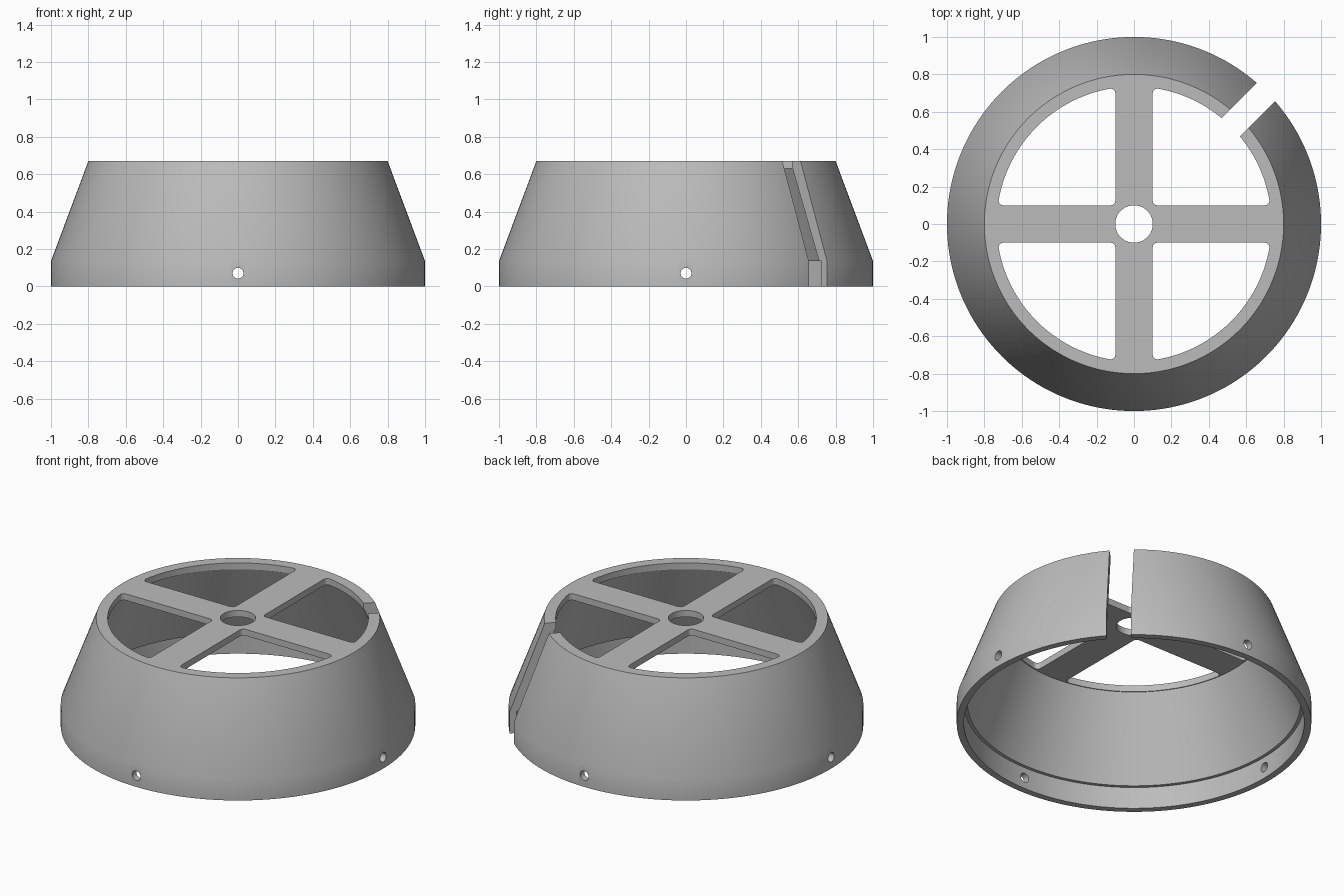
import bpy, bmesh, math
from math import cos, sin, pi
from mathutils import Matrix, Vector

cube = bpy.data.objects.get("Cube")
if cube:
    bpy.data.objects.remove(cube, do_unlink=True)

HEIGHT = 0.67
PLATE_Z = 0.63      # underside of the top plate
SKIRT_Z = 0.135     # top of the straight skirt
SEGMENTS = 160

grey = bpy.data.materials.new("plain grey")
grey.use_nodes = True
colour = (0.5, 0.5, 0.5, 1)
grey.diffuse_color = colour
grey.node_tree.nodes["Principled BSDF"].inputs["Base Color"].default_value = colour


def add_object(name, bm):
    bmesh.ops.recalc_face_normals(bm, faces=bm.faces)
    mesh = bpy.data.meshes.new(name)
    bm.to_mesh(mesh)
    bm.free()
    mesh.materials.append(grey)
    obj = bpy.data.objects.new(name, mesh)
    bpy.context.collection.objects.link(obj)
    return obj


def lathe(name, profile):
    """Revolve a closed (radius, z) profile about the z axis."""
    bm = bmesh.new()
    rings = []
    for i in range(SEGMENTS):
        a = 2 * pi * i / SEGMENTS
        rings.append([bm.verts.new((r * cos(a), r * sin(a), z)) for r, z in profile])
    n = len(profile)
    for i in range(SEGMENTS):
        here, there = rings[i], rings[(i + 1) % SEGMENTS]
        for j in range(n):
            k = (j + 1) % n
            bm.faces.new((here[j], there[j], there[k], here[k]))
    return add_object(name, bm)


def arc(centre, radius, start, end, steps):
    return [(centre[0] + radius * cos(start + (end - start) * i / steps),
             centre[1] + radius * sin(start + (end - start) * i / steps))
            for i in range(steps + 1)]


def window_outline(radius=0.735, half_spoke=0.1, fillet=0.025):
    """Quarter sector between two spokes, with rounded corners."""
    a = half_spoke + fillet
    b = math.sqrt((radius - fillet) ** 2 - a * a)
    low = math.atan2(a, b)
    high = pi / 2 - low
    return (arc((a, a), fillet, pi, 1.5 * pi, 6)
            + arc((b, a), fillet, -pi / 2, low, 6)
            + arc((0, 0), radius, low, high, 32)[1:-1]
            + arc((a, b), fillet, high, pi, 6))


# Flared shell with stepped inside, top plate and central hole
body = lathe("flared_shell", [
    (1, 0), (1, SKIRT_Z), (0.8, HEIGHT), (0.1, HEIGHT), (0.1, PLATE_Z),
    (0.74, PLATE_Z), (0.94, SKIRT_Z), (0.96, SKIRT_Z), (0.96, 0)])

cutters = []

# Four windows that leave the crossed spokes
for q in range(4):
    bm = bmesh.new()
    face = bm.faces.new([bm.verts.new((x, y, 0.55)) for x, y in window_outline()])
    extruded = bmesh.ops.extrude_face_region(bm, geom=[face])["geom"]
    bmesh.ops.translate(bm, vec=(0, 0, 0.3),
                        verts=[v for v in extruded if isinstance(v, bmesh.types.BMVert)])
    bmesh.ops.rotate(bm, cent=(0, 0, 0), matrix=Matrix.Rotation(q * pi / 2, 3, 'Z'),
                     verts=bm.verts)
    cutters.append(add_object("window_cutter", bm))

# Four screw holes through the skirt
for q in range(4):
    bm = bmesh.new()
    place = (Matrix.Rotation(q * pi / 2, 4, 'Z') @ Matrix.Translation((1, 0, 0.07))
             @ Matrix.Rotation(pi / 2, 4, 'Y'))
    bmesh.ops.create_cone(bm, cap_ends=True, segments=24, radius1=0.029, radius2=0.029,
                          depth=0.3, matrix=place)
    cutters.append(add_object("screw_hole_cutter", bm))

# Slot through the wall at the back left
bm = bmesh.new()
bmesh.ops.create_cube(bm, size=1, matrix=Matrix.Rotation(pi / 4, 4, 'Z')
                      @ Matrix.Translation((0.9, 0, 0.35))
                      @ Matrix.Diagonal((0.6, 0.138, 1, 1)))
cutters.append(add_object("slot_cutter", bm))

bpy.ops.object.select_all(action='DESELECT')
body.select_set(True)
bpy.context.view_layer.objects.active = body
for cutter in cutters:
    cutter.hide_render = True
    mod = body.modifiers.new("cut", 'BOOLEAN')
    mod.operation = 'DIFFERENCE'
    mod.solver = 'EXACT'
    mod.object = cutter
    bpy.ops.object.modifier_apply(modifier=mod.name)
    bpy.data.objects.remove(cutter, do_unlink=True)

bpy.ops.object.shade_smooth_by_angle(angle=math.radians(30))
